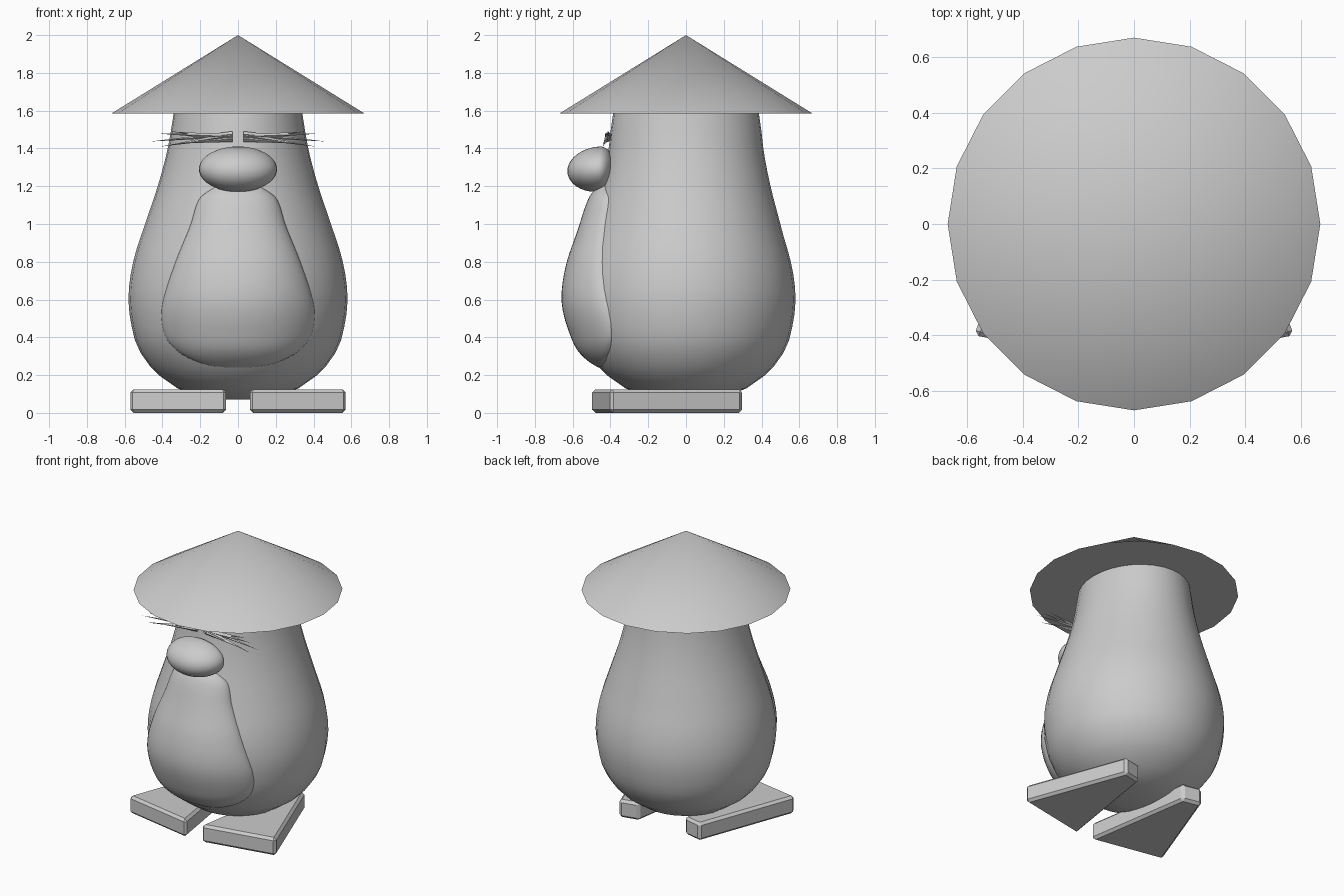
import bpy, bmesh, math
from mathutils import Vector

if "Cube" in bpy.data.objects:
    bpy.data.objects.remove(bpy.data.objects["Cube"], do_unlink=True)

grey = bpy.data.materials.new("plain grey")
grey.use_nodes = True
COLOUR = (0.6, 0.6, 0.6, 1)
grey.diffuse_color = COLOUR
grey.node_tree.nodes["Principled BSDF"].inputs["Base Color"].default_value = COLOUR


def finish(bm, name, angle=None):
    """Turn a bmesh into a named object, smooth if an angle is given."""
    bmesh.ops.recalc_face_normals(bm, faces=bm.faces)
    mesh = bpy.data.meshes.new(name)
    bm.to_mesh(mesh)
    bm.free()
    obj = bpy.data.objects.new(name, mesh)
    bpy.context.collection.objects.link(obj)
    mesh.materials.append(grey)
    if angle:
        bpy.ops.object.select_all(action='DESELECT')
        obj.select_set(True)
        bpy.context.view_layer.objects.active = obj
        bpy.ops.object.shade_smooth_by_angle(angle=math.radians(angle))
    return obj


def bridge(bm, rows, closed):
    """Quads between neighbouring rows of vertices."""
    for a, b in zip(rows, rows[1:]):
        n = len(a)
        for i in range(n if closed else n - 1):
            j = (i + 1) % n
            bm.faces.new((a[i], a[j], b[j], b[i]))


def lookup(table, z):
    """Smooth interpolation of the second value of a (z, value) table."""
    for i in range(len(table) - 1):
        (z0, a), (z1, b) = table[i], table[i + 1]
        if z <= z1:
            pa = table[max(i - 1, 0)]
            pb = table[min(i + 2, len(table) - 1)]
            h = z1 - z0
            ma = (b - pa[1]) / (z1 - pa[0]) * h
            mb = (pb[1] - a) / (pb[0] - z0) * h
            t = (z - z0) / h
            return (a * (2*t**3 - 3*t*t + 1) + ma * (t**3 - 2*t*t + t)
                    + b * (3*t*t - 2*t**3) + mb * (t**3 - t*t))
    return table[-1][1]


# Body: pear shape, a little deeper than wide at the neck
BODY = [(0.07, 0.12), (0.09, 0.22), (0.13, 0.32), (0.2, 0.42), (0.3, 0.505),
        (0.4, 0.55), (0.6, 0.58), (0.8, 0.555), (1.0, 0.492), (1.2, 0.425),
        (1.4, 0.372), (1.62, 0.335)]


def depth(z):
    return lookup(BODY, z) + 0.045 * max(0, min(1, (z - 0.9) / 0.6))


bm = bmesh.new()
heights = [z for z, r in BODY[:4]] + [0.25 + 0.0685 * i for i in range(21)]
rings = []
for z in heights:
    rx, ry = lookup(BODY, z), depth(z)
    rings.append([bm.verts.new((rx * math.cos(k * math.tau / 32),
                                ry * math.sin(k * math.tau / 32), z))
                  for k in range(32)])
bridge(bm, rings, True)
bm.faces.new(rings[0])
bm.faces.new(rings[-1])
finish(bm, "body", 60)

# Hat: wide cone with a flat underside
bm = bmesh.new()
bmesh.ops.create_cone(bm, cap_ends=True, segments=20, radius1=0.67, radius2=0,
                      depth=0.415)
bmesh.ops.translate(bm, verts=bm.verts, vec=(0, 0, 1.7925))
finish(bm, "hat", 30)

# Nose: egg with its pointed end to the front
bm = bmesh.new()
bmesh.ops.create_uvsphere(bm, u_segments=32, v_segments=20, radius=1)
for v in bm.verts:
    x, y, z = v.co
    v.co = (0.207 * x, -0.46 + y * (0.168 if y < 0 else 0.08),
            1.29 + 0.12 * z + 0.01 * y)
finish(bm, "nose", 60)

# Beard: padded shield lying on the front of the body
WIDTH = [(0.24, 0.05), (0.25, 0.15), (0.3, 0.28), (0.35, 0.345), (0.4, 0.383),
         (0.5, 0.405), (0.6, 0.395), (0.8, 0.33), (1.0, 0.25), (1.1, 0.22),
         (1.15, 0.19), (1.22, 0.08)]
PAD = [(0.24, 0.0), (0.27, 0.025), (0.32, 0.045), (0.4, 0.055), (0.5, 0.068),
       (0.6, 0.075), (0.8, 0.072), (1.0, 0.06), (1.15, 0.045), (1.22, 0.0)]
bm = bmesh.new()
rows = []
for i in range(41):
    z = 0.73 - 0.49 * math.cos(math.pi * i / 40)
    row = []
    for k in range(25):
        t = math.sin(math.pi / 2 * (k / 12 - 1))
        x = lookup(WIDTH, z) * t
        skin = depth(z) * math.sqrt(1 - (x / lookup(BODY, z)) ** 2)
        lift = lookup(PAD, z) * math.sqrt(max(0, 1 - t ** 4)) + 0.004
        row.append(bm.verts.new((x, -skin - lift, z)))
    rows.append(row)
bridge(bm, rows, False)
# Close the back just inside the body
rim = bmesh.ops.extrude_edge_only(bm, edges=[e for e in bm.edges if e.is_boundary])
bmesh.ops.translate(bm, vec=(0, 0.03, 0),
                    verts=[g for g in rim["geom"] if isinstance(g, bmesh.types.BMVert)])
finish(bm, "beard", 50)

# Feet and eyebrows, one of each per side
FOOT = [(0.06, -0.5), (0.575, -0.4), (0.315, 0.3), (0.18, 0.27)]
TIPS = [(0.46, -0.42, 1.437), (0.41, -0.44, 1.41), (0.41, -0.43, 1.478),
        (0.36, -0.41, 1.49), (0.34, -0.44, 1.425)]
for side, s in (("left", 1), ("right", -1)):
    bm = bmesh.new()
    base = bm.faces.new([bm.verts.new((s * x, y, 0)) for x, y in FOOT])
    top = bmesh.ops.extrude_face_region(bm, geom=[base], use_keep_orig=True)
    bmesh.ops.translate(bm, vec=(0, 0, 0.125),
                        verts=[g for g in top["geom"] if isinstance(g, bmesh.types.BMVert)])
    bmesh.ops.recalc_face_normals(bm, faces=bm.faces)
    bmesh.ops.bevel(bm, geom=bm.edges[:], offset=0.017, segments=1,
                    affect='EDGES', profile=0.5)
    finish(bm, side + "_foot")

    # Eyebrow: fan of thin pointed bristles
    bm = bmesh.new()
    for n, tip in enumerate(TIPS):
        root = Vector((0.03, -0.412, 1.475 - 0.006 * n))
        ring = [bm.verts.new((s * root.x, root.y + 0.016 * math.cos(a),
                              root.z + 0.016 * math.sin(a)))
                for a in (math.tau * k / 4 for k in range(4))]
        point = bm.verts.new((s * tip[0], tip[1], tip[2]))
        bm.faces.new(ring)
        for k in range(4):
            bm.faces.new((ring[k], ring[(k + 1) % 4], point))
    finish(bm, side + "_eyebrow")
